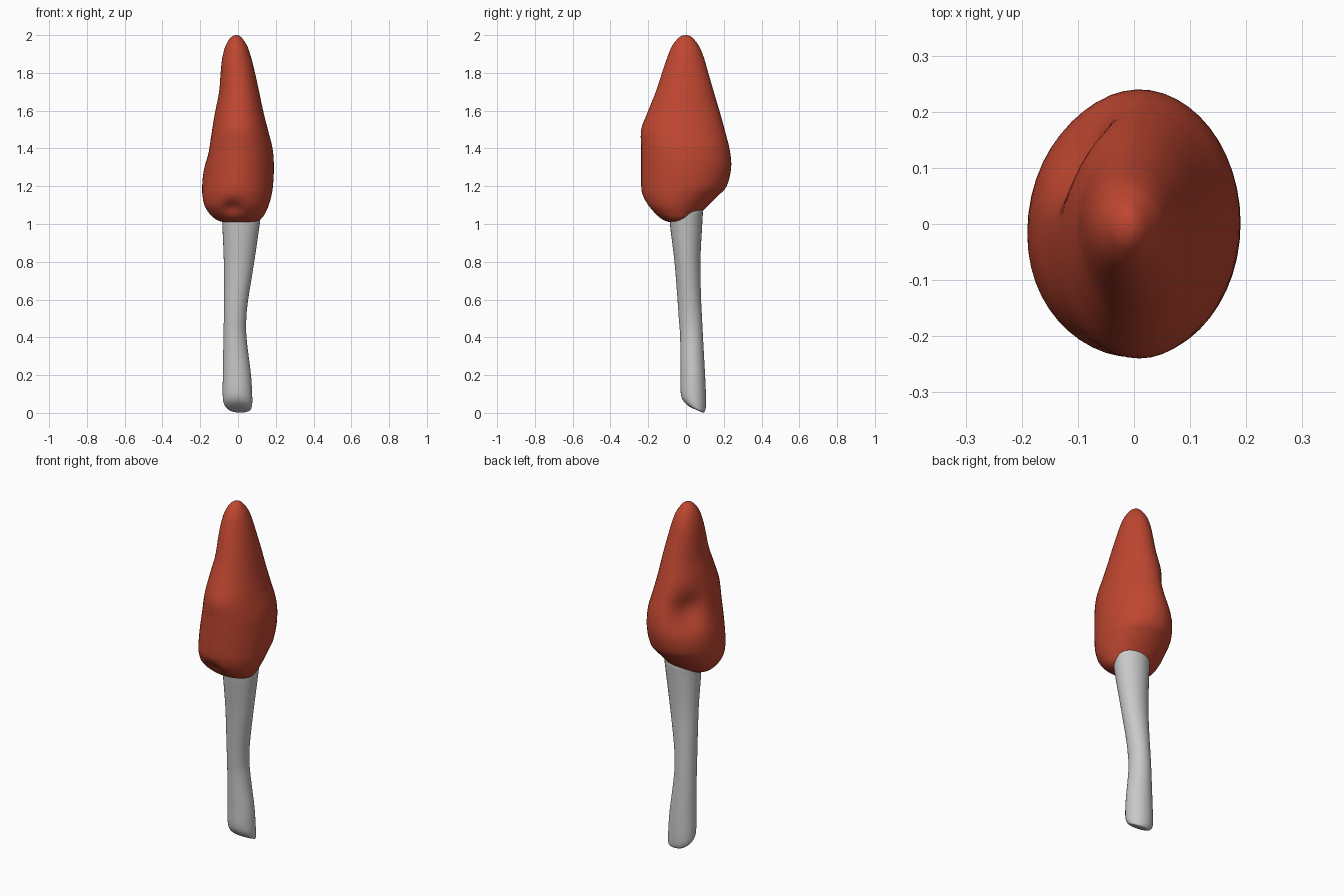
import bpy, bmesh, math
from mathutils import Vector

def material(name, rgb):
    m = bpy.data.materials.new(name)
    m.diffuse_color = (*rgb, 1)
    return m

RED = material("brick red", (0.52, 0.062, 0.03))
GREY = material("light grey", (0.58, 0.58, 0.58))

def spline(rows, steps):
    """Catmull-Rom interpolation of whole rows."""
    out = []
    for i in range(len(rows) - 1):
        p0, p1, p2, p3 = (rows[min(max(i + k, 0), len(rows) - 1)] for k in (-1, 0, 1, 2))
        for s in range(steps):
            t = s / steps
            out.append([0.5 * (2*b + (c-a)*t + (2*a-5*b+4*c-d)*t*t + (3*b-a-3*c+d)*t**3)
                        for a, b, c, d in zip(p0, p1, p2, p3)])
    return out + [list(rows[-1])]

def loft(name, rows, mat, segs=48, steps=5, warp=None):
    """Oval rings, each row = z, x min, x max, y min, y max."""
    bm = bmesh.new()
    rings = []
    for z, x0, x1, y0, y1 in spline(rows, steps):
        ring = []
        for i in range(segs):
            a = 2 * math.pi * i / segs
            p = Vector(((x0+x1)/2 + (x1-x0)/2*math.cos(a),
                        (y0+y1)/2 + (y1-y0)/2*math.sin(a), z))
            ring.append(bm.verts.new(warp(p) if warp else p))
        rings.append(ring)
    for a, b in zip(rings, rings[1:]):
        for i in range(segs):
            j = (i + 1) % segs
            bm.faces.new((a[i], a[j], b[j], b[i]))
    bm.faces.new(rings[0][::-1])
    bm.faces.new(rings[-1])
    bmesh.ops.recalc_face_normals(bm, faces=bm.faces)
    for f in bm.faces:
        f.smooth = True
    me = bpy.data.meshes.new(name)
    bm.to_mesh(me)
    bm.free()
    me.materials.append(mat)
    ob = bpy.data.objects.new(name, me)
    bpy.context.collection.objects.link(ob)
    return ob

# Dents in the crown: centre, radius, push
DENTS = [((-0.12, 0.14, 1.42), 0.10, (0.04, -0.04, 0)),
         ((-0.03, -0.20, 1.08), 0.05, (0, 0.025, 0.01)),
         ((-0.19, -0.03, 1.38), 0.09, (0.012, 0, 0))]

def dent(p):
    q = p.copy()
    for c, r, push in DENTS:
        q += Vector(push) * math.exp(-((p - Vector(c)).length / r) ** 2)
    return q

def slant(p):
    # Bottom of the trunk is cut at a slant, low towards the back
    p.z += max(0, 0.09 - p.y) * 0.42 * max(0, 1 - p.z / 0.3)
    return p

# Foliage crown
loft("crown", [
    (1.012, -0.03, 0.03, -0.075, -0.03), (1.013, -0.09, 0.09, -0.10, 0.00),
    (1.03, -0.125, 0.125, -0.135, 0.045), (1.06, -0.155, 0.145, -0.175, 0.08),
    (1.10, -0.178, 0.163, -0.21, 0.12), (1.15, -0.188, 0.177, -0.23, 0.17),
    (1.20, -0.19, 0.185, -0.237, 0.215), (1.30, -0.183, 0.19, -0.237, 0.24),
    (1.40, -0.165, 0.183, -0.237, 0.233), (1.50, -0.14, 0.158, -0.237, 0.207),
    (1.60, -0.12, 0.133, -0.20, 0.177), (1.70, -0.10, 0.112, -0.16, 0.147),
    (1.80, -0.092, 0.09, -0.127, 0.118), (1.88, -0.083, 0.07, -0.10, 0.095),
    (1.94, -0.067, 0.05, -0.075, 0.07), (1.98, -0.045, 0.025, -0.045, 0.04),
    (1.996, -0.025, 0.008, -0.022, 0.02), (2.0, -0.010, -0.006, -0.003, 0.003),
], RED, warp=dent)

# Trunk
loft("trunk", [
    (0.001, -0.02, 0.05, 0.04, 0.085), (0.006, -0.05, 0.068, 0.01, 0.098),
    (0.03, -0.074, 0.075, -0.018, 0.105), (0.08, -0.081, 0.075, -0.029, 0.106),
    (0.20, -0.080, 0.068, -0.029, 0.101), (0.40, -0.077, 0.045, -0.031, 0.09),
    (0.50, -0.075, 0.044, -0.038, 0.085), (0.60, -0.074, 0.054, -0.045, 0.080),
    (0.80, -0.075, 0.086, -0.061, 0.076), (1.00, -0.083, 0.115, -0.085, 0.086),
    (1.07, -0.085, 0.122, -0.085, 0.088), (1.10, -0.06, 0.11, -0.06, 0.07),
    (1.115, -0.02, 0.05, -0.02, 0.03),
], GREY, segs=32, warp=slant)
